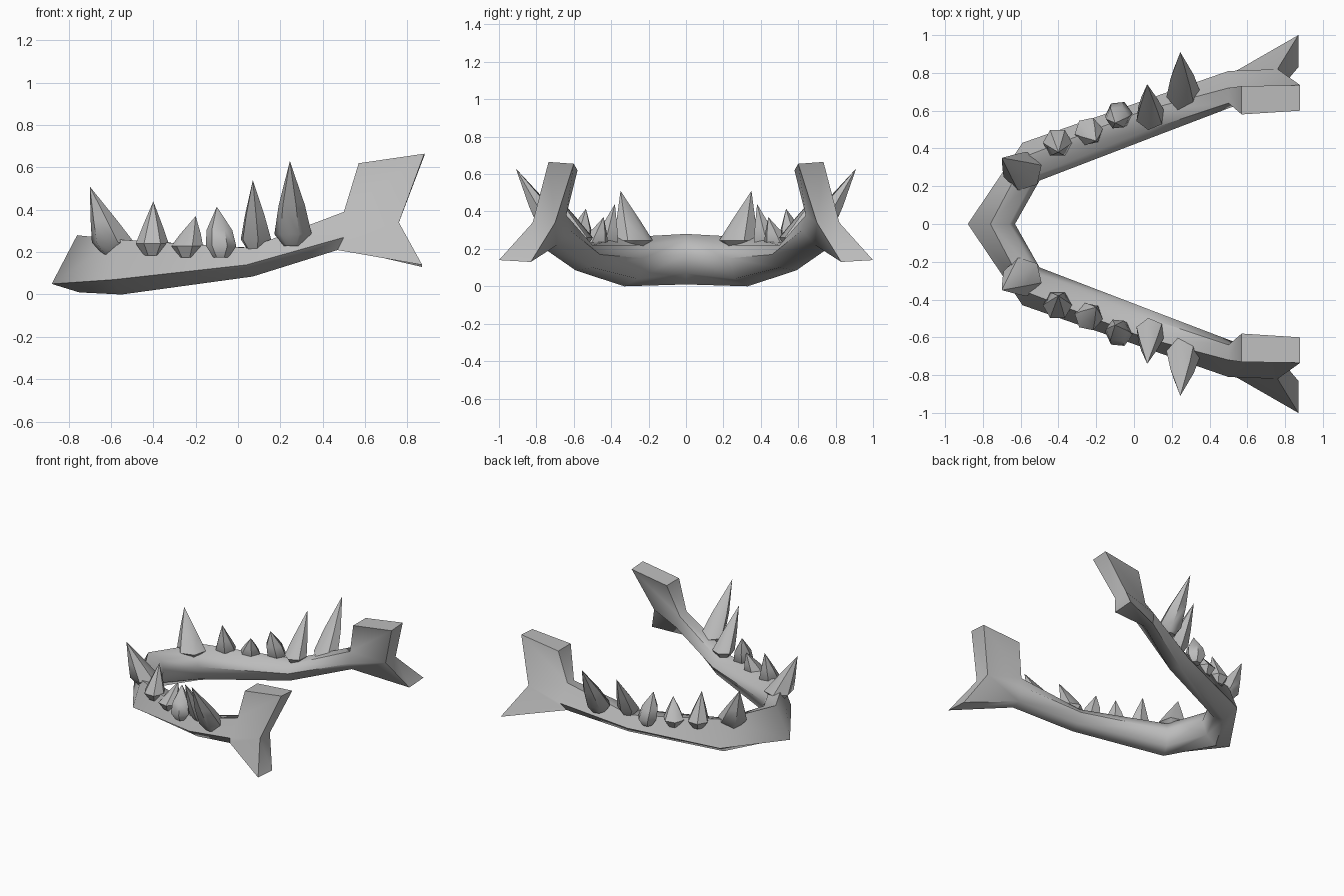
import bpy, bmesh, math
from mathutils import Vector

cube = bpy.data.objects.get("Cube")
if cube:
    bpy.data.objects.remove(cube)

bone = bpy.data.materials.new("bone_grey")
bone.use_nodes = True
colour = (0.5, 0.5, 0.5, 1)
bone.diffuse_color = colour
bone.node_tree.nodes["Principled BSDF"].inputs["Base Color"].default_value = colour


def finish(bm, name, angle):
    """Turn a half model into a smooth object mirrored across y = 0."""
    bmesh.ops.recalc_face_normals(bm, faces=bm.faces)
    mesh = bpy.data.meshes.new(name)
    bm.to_mesh(mesh)
    bm.free()
    mesh.materials.append(bone)
    obj = bpy.data.objects.new(name, mesh)
    bpy.context.collection.objects.link(obj)
    bpy.ops.object.select_all(action="DESELECT")
    obj.select_set(True)
    bpy.context.view_layer.objects.active = obj
    bpy.ops.object.shade_smooth_by_angle(angle=math.radians(angle))
    mirror = obj.modifiers.new("Mirror", "MIRROR")
    mirror.use_axis = (False, True, False)
    mirror.use_clip = True
    return obj


def bridge(bm, a, b):
    for i in range(len(a)):
        j = (i + 1) % len(a)
        bm.faces.new((a[i], a[j], b[j], b[i]))


# Jaw body: each section runs outer, outer top, inner top, inner, inner bottom, outer bottom
sections = [
    [(-.88, 0, .05), (-.76, 0, .28), (-.66, 0, .25), (-.63, 0, .17), (-.67, 0, .07), (-.75, 0, .01)],
    [(-.59, .43, .07), (-.57, .36, .26), (-.52, .26, .22), (-.5, .23, .15), (-.52, .26, .04), (-.55, .33, 0)],
    [(.04, .65, .14), (.05, .6, .22), (.08, .5, .22), (.1, .46, .17), (.09, .5, .1), (.07, .59, .085)],
    [(.5, .81, .27), (.5, .72, .39), (.5, .64, .38), (.52, .62, .3), (.48, .69, .22), (.47, .77, .21)],
]
bm = bmesh.new()
rings = [[bm.verts.new(p) for p in s] for s in sections]
for a, b in zip(rings, rings[1:]):
    bridge(bm, a, b)

# Forked rear plate: upper blade, notch and lower spike on outer and inner sides
om, to, ti, im, bi, bo = rings[-1]
outer = [bm.verts.new(p) for p in [(.57, .73, .62), (.88, .735, .665), (.76, .82, .34), (.87, 1, .14)]]
inner = [bm.verts.new(p) for p in [(.57, .58, .62), (.88, .6, .655), (.76, .7, .34), (.87, .83, .13)]]
for (blade, tip, notch, spike), mid, top, low in ((outer, om, to, bo), (inner, im, ti, bi)):
    bm.faces.new((top, blade, tip, notch))
    bm.faces.new((mid, top, notch))
    bm.faces.new((low, mid, notch, spike))
rim_out = [to] + outer + [bo]
rim_in = [ti] + inner + [bi]
for i in range(5):
    bm.faces.new((rim_out[i], rim_out[i + 1], rim_in[i + 1], rim_in[i]))
finish(bm, "jaw_bone", 55)


# Teeth: rounded root, bulging crown and leaning point
def tooth(name, base, tip, radius, belly, turn):
    bm = bmesh.new()
    base, tip = Vector(base), Vector(tip)
    crown = base + Vector((0, 0, .055))
    levels = [(base, .5), (crown, 1), (crown.lerp(tip, .4), belly)]
    loops = []
    for centre, scale in levels:
        loop = []
        for k in range(6):
            a = turn + k * math.tau / 6
            loop.append(bm.verts.new(centre + Vector((math.cos(a), math.sin(a), 0)) * radius * scale))
        loops.append(loop)
    for a, b in zip(loops, loops[1:]):
        bridge(bm, a, b)
    bm.faces.new(loops[0])
    point = bm.verts.new(tip)
    for k in range(6):
        bm.faces.new((loops[-1][k], loops[-1][(k + 1) % 6], point))
    finish(bm, name, 50)


tooth("front_fang", (-.59, .28, .19), (-.7, .35, .51), .105, .62, .3)
tooth("second_tooth", (-.405, .43, .185), (-.4, .38, .44), .078, .62, 0)
tooth("third_tooth", (-.24, .49, .175), (-.2, .44, .37), .076, .65, .2)
tooth("fourth_tooth", (-.08, .58, .175), (-.1, .535, .415), .072, .85, .1)
tooth("fifth_tooth", (.085, .575, .205), (.07, .74, .54), .078, .65, .4)
tooth("rear_fang", (.26, .69, .23), (.245, .91, .63), .09, .7, .2)
